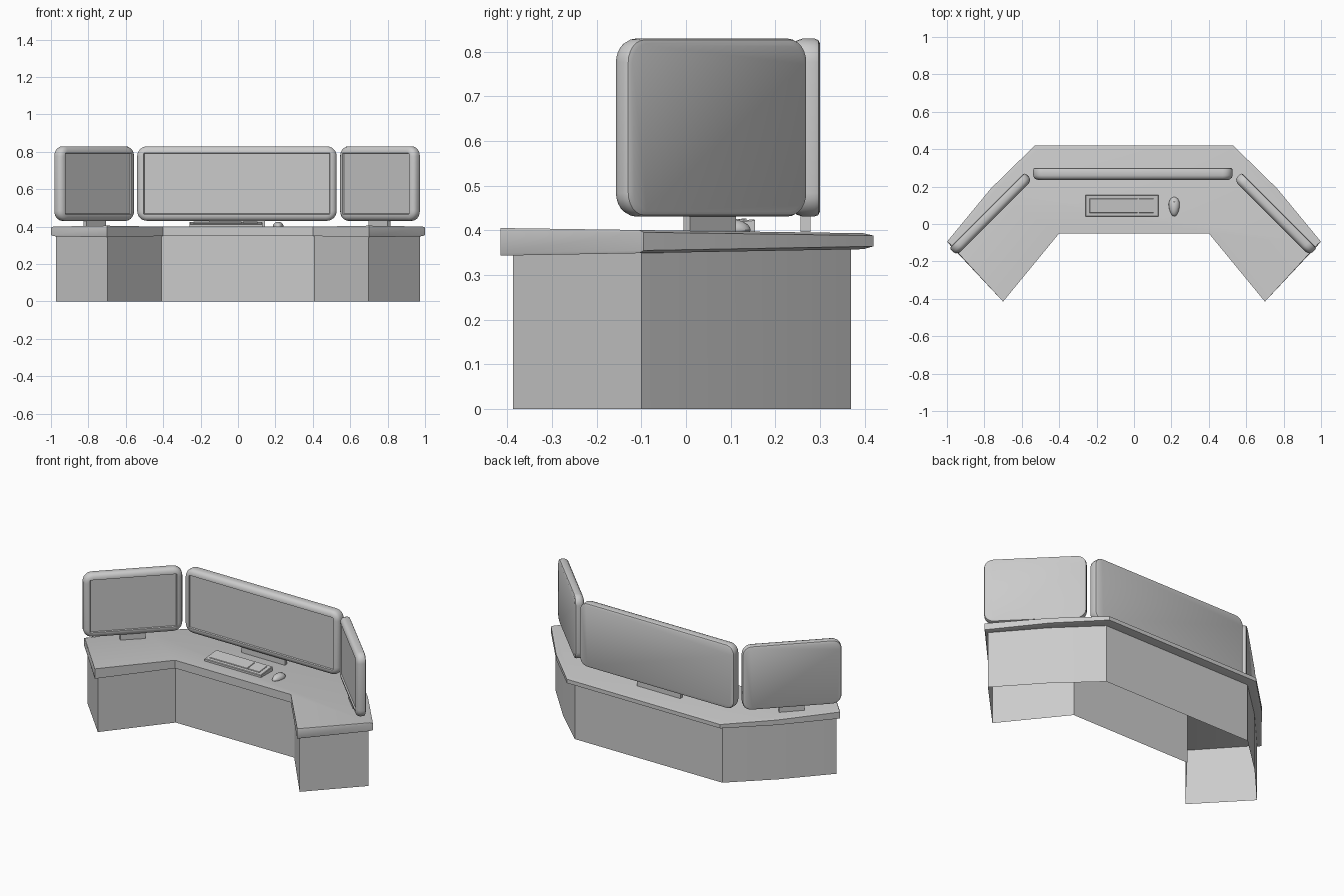
import bpy, bmesh, math
from mathutils import Matrix, Vector

if "Cube" in bpy.data.objects:
    bpy.data.objects.remove(bpy.data.objects["Cube"])


def make_object(name, bm, matrix=Matrix(), smooth=True):
    bmesh.ops.recalc_face_normals(bm, faces=bm.faces)
    mesh = bpy.data.meshes.new(name)
    bm.to_mesh(mesh)
    bm.free()
    ob = bpy.data.objects.new(name, mesh)
    bpy.context.collection.objects.link(ob)
    ob.matrix_world = matrix
    if smooth:
        bpy.ops.object.select_all(action='DESELECT')
        ob.select_set(True)
        bpy.context.view_layer.objects.active = ob
        bpy.ops.object.shade_smooth_by_angle(angle=math.radians(35))
    return ob


def loft(rings, cap_start=True, cap_end=True):
    """Bridge closed rings that have equal point counts."""
    bm = bmesh.new()
    vr = [[bm.verts.new(p) for p in ring] for ring in rings]
    n = len(vr[0])
    for a, b in zip(vr, vr[1:]):
        for i in range(n):
            j = (i + 1) % n
            bm.faces.new((a[i], a[j], b[j], b[i]))
    caps = []
    if cap_start:
        caps.append(bm.faces.new(vr[0]))
    if cap_end:
        caps.append(bm.faces.new(vr[-1]))
    bm.normal_update()
    return bm


def mirrored(half):
    return half + [(-x, y) for x, y in reversed(half)]


def box(name, size, matrix):
    bm = bmesh.new()
    bmesh.ops.create_cube(bm, size=1)
    bmesh.ops.scale(bm, vec=size, verts=bm.verts)
    return make_object(name, bm, matrix, False)


# desk top: tapers towards the back, with a rounded back lip
outer = mirrored([(0.4, -0.05), (0.7, -0.415), (1.0, -0.095), (0.765, 0.19), (0.53, 0.42)])
inner = mirrored([(0.4, -0.05), (0.7, -0.415), (0.985, -0.105), (0.747, 0.173), (0.52, 0.397)])


def top_z(y):
    return 0.405 - 0.012 * (y + 0.42) / 0.84


def low_z(y):
    return 0.343 + 0.015 * (y + 0.42) / 0.84


desk = loft([
    [(x, y, low_z(y)) for x, y in inner],
    [(x, y, low_z(y) + 0.006) for x, y in outer],
    [(x, y, top_z(y) - 0.005) for x, y in outer],
    [(x, y, top_z(y)) for x, y in inner]])
make_object("desk_top", desk)

# desk base: thin walls, open underneath
base = mirrored([(0.41, -0.03), (0.698, -0.388), (0.972, -0.1), (0.745, 0.15), (0.51, 0.37)])
walls = loft([[(x, y, 0) for x, y in base],
              [(x, y, low_z(y) + 0.002) for x, y in base]], False, False)
make_object("desk_base", walls)


# monitors: rounded shell with softened front rim and recessed screen
def rounded_rect(w, h, r, y, seg=6):
    pts = []
    for k, (sx, sz) in enumerate([(1, 1), (-1, 1), (-1, -1), (1, -1)]):
        for i in range(seg + 1):
            a = math.pi / 2 * (k + i / seg)
            pts.append((sx * (w / 2 - r) + r * math.cos(a), y,
                        sz * (h / 2 - r) + r * math.sin(a)))
    return pts


def monitor(name, width, depth, loc, angle, foot_width):
    f = -depth / 2
    h = 0.398
    profile = [(0.012, -f, 0.045), (0.003, -f - 0.004, 0.05), (0, -f - 0.012, 0.052),
               (0, f + 0.024, 0.052), (0.004, f + 0.012, 0.05), (0.014, f + 0.004, 0.042),
               (0.026, f, 0.03), (0.035, f, 0.003), (0.038, f + 0.008, 0.002)]
    bm = loft([rounded_rect(width - 2 * i, h - 2 * i, r, y) for i, y, r in profile])
    m = Matrix.Translation(loc) @ Matrix.Rotation(angle, 4, 'Z')
    make_object(name, bm, m)
    box(name + "_stand", (foot_width, 0.022, 0.042),
        m @ Matrix.Translation((0, 0, -0.213)))


monitor("centre_monitor", 1.066, 0.065, (-0.006, 0.268, 0.63), 0, 0.3)
for name, s in (("right_monitor", 1), ("left_monitor", -1)):
    monitor(name, 0.57, 0.056, (-0.005 + 0.761 * s, 0.053, 0.63), -s * math.pi / 4, 0.145)


# keyboard: sloping slab with raised key panels
def slab(name, x0, x1, y0, y1, lift, inset):
    def z(y):
        return 0.413 + 0.012 * (y - 0.04) / 0.115 + lift

    def ring(i, dz, flat=None):
        return [(x, y, flat if flat else z(y) + dz) for x, y in
                ((x0 + i, y0 + i), (x1 - i, y0 + i), (x1 - i, y1 - i), (x0 + i, y1 - i))]
    make_object(name, loft([ring(0, 0, 0.395), ring(0, -inset), ring(inset, 0)]), smooth=False)


slab("keyboard", -0.26, 0.13, 0.04, 0.155, 0, 0.003)
slab("main_keys", -0.238, 0.02, 0.06, 0.136, 0.004, 0.002)
slab("number_keys", 0.026, 0.105, 0.06, 0.136, 0.004, 0.002)

# mouse: half egg with a scroll wheel
bm = bmesh.new()
bmesh.ops.create_uvsphere(bm, u_segments=20, v_segments=12, radius=1)
for v in bm.verts:
    wide = 0.029 * (1 + 0.12 * math.sin(v.co.y * 2))
    v.co = Vector((v.co.x * wide, v.co.y * 0.052, max(v.co.z, -0.1) * 0.026))
make_object("mouse", bm, Matrix.Translation((0.215, 0.093, 0.4)))
bm = bmesh.new()
bmesh.ops.create_cone(bm, cap_ends=True, segments=12, radius1=0.009, radius2=0.009, depth=0.006)
make_object("scroll_wheel", bm, Matrix.Translation((0.215, 0.122, 0.416))
            @ Matrix.Rotation(math.pi / 2, 4, 'Y'))
